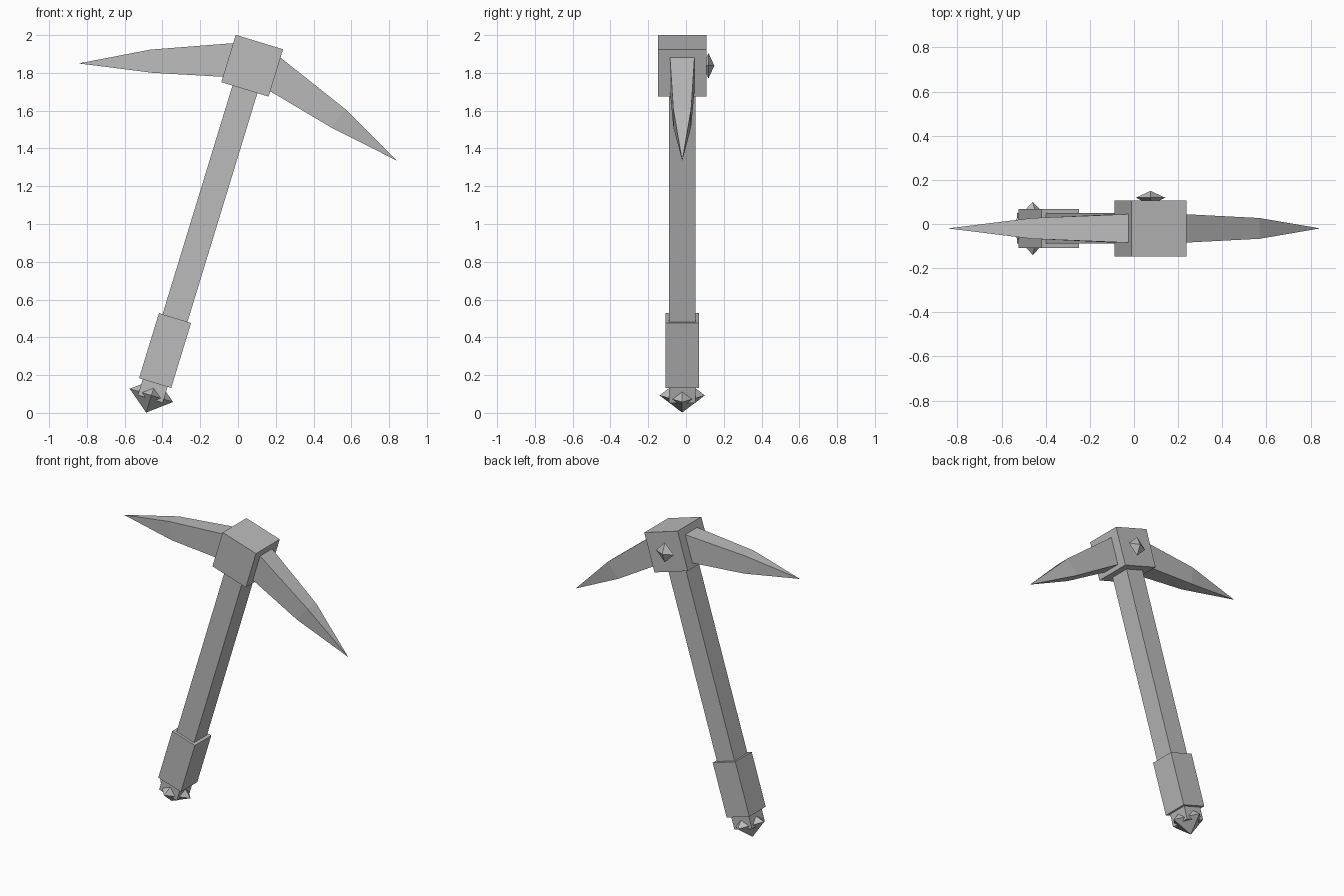
import bpy
import bmesh
from math import radians
from mathutils import Matrix, Vector

if "Cube" in bpy.data.objects:
    bpy.data.objects.remove(bpy.data.objects["Cube"], do_unlink=True)

grey = bpy.data.materials.new("plain grey")
grey.use_nodes = True
grey.diffuse_color = (0.5, 0.5, 0.5, 1)
grey.node_tree.nodes["Principled BSDF"].inputs["Base Color"].default_value = (0.5, 0.5, 0.5, 1)

# The whole tool leans about the middle of its head
TILT = Matrix.Translation((0.075, -0.02, 1.838)) @ Matrix.Rotation(radians(17), 4, 'Y')


def finish(name, bm, frame=TILT):
    bmesh.ops.recalc_face_normals(bm, faces=bm.faces)
    mesh = bpy.data.meshes.new(name)
    bm.to_mesh(mesh)
    bm.free()
    mesh.materials.append(grey)
    obj = bpy.data.objects.new(name, mesh)
    bpy.context.collection.objects.link(obj)
    obj.matrix_world = frame
    return obj


def box(name, width, depth, bottom, top):
    bm = bmesh.new()
    bmesh.ops.create_cube(bm, size=1)
    bmesh.ops.scale(bm, vec=(width, depth, top - bottom), verts=bm.verts)
    bmesh.ops.translate(bm, vec=(0, 0, (top + bottom) / 2), verts=bm.verts)
    return finish(name, bm)


def gem(name, radii, centre, frame=TILT):
    # Eight-sided stone: one point on each end of each axis
    bm = bmesh.new()
    for axis in range(3):
        for sign in (-1, 1):
            point = Vector(centre)
            point[axis] += sign * radii[axis]
            bm.verts.new(point)
    bmesh.ops.convex_hull(bm, input=bm.verts)
    return finish(name, bm, frame)


def spike(name, side):
    # Two rectangular sections (x, z, half thickness) running to a point
    sections = [((0.125, 0.087, 0.065), (0.125, -0.1, 0.065)),
                ((0.54, -0.076, 0.047), (0.493, -0.19, 0.047))]
    bm = bmesh.new()
    rings = []
    for upper, lower in sections:
        (ux, uz, uy), (lx, lz, ly) = upper, lower
        corners = [(ux, -uy, uz), (ux, uy, uz), (lx, ly, lz), (lx, -ly, lz)]
        rings.append([bm.verts.new((side * x, y, z)) for x, y, z in corners])
    tip = bm.verts.new((side * 0.882, 0, -0.257))
    root, middle = rings
    bm.faces.new(root)
    for i in range(4):
        j = (i + 1) % 4
        bm.faces.new((root[i], root[j], middle[j], middle[i]))
        bm.faces.new((middle[i], middle[j], tip))
    return finish(name, bm)


# Head block and its two curved spikes
box("head_block", 0.262, 0.255, -0.131, 0.131)
spike("left_spike", 1)
spike("right_spike", -1)

# Shaft with a thicker grip
box("shaft", 0.138, 0.138, -1.845, -0.12)
box("grip", 0.178, 0.176, -1.757, -1.397)

# Stone through the shaft end, and a flat stone set in the back of the head
gem("pommel_gem", (0.12, 0.12, 0.095), (0, 0, -1.825))
gem("head_gem", (0.067, 0.031, 0.067), (0, 0, 0), Matrix.Translation((0.075, 0.119, 1.838)))
